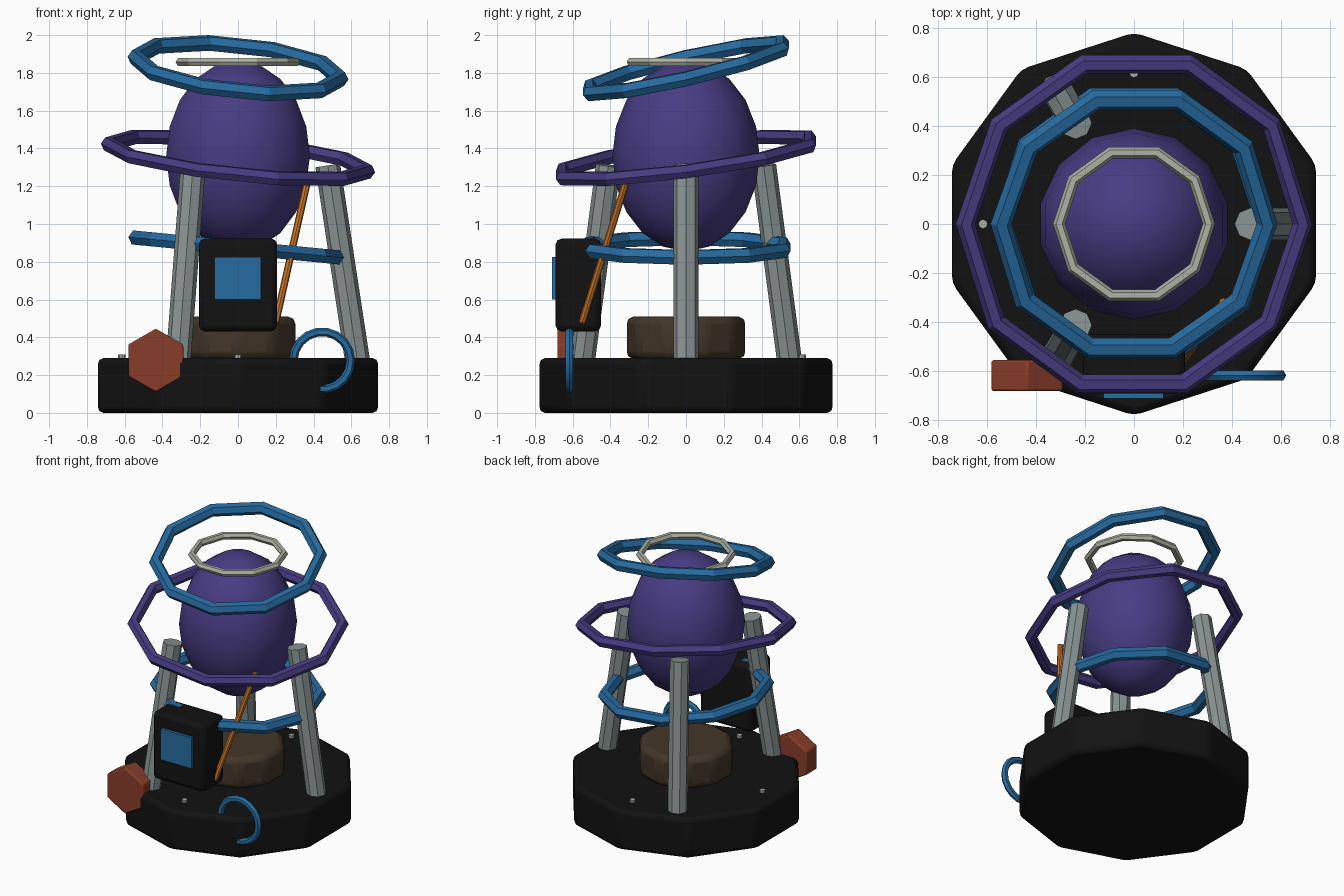
import bpy, math
from mathutils import Vector

if "Cube" in bpy.data.objects:
    bpy.data.objects.remove(bpy.data.objects["Cube"])

def mat(name, r, g, b):
    m = bpy.data.materials.new(name)
    m.diffuse_color = (r, g, b, 1)
    m.use_nodes = True
    m.node_tree.nodes["Principled BSDF"].inputs["Base Color"].default_value = m.diffuse_color
    return m

BLACK = mat("black", .006, .006, .006)
PURPLE = mat("purple", .065, .045, .23)
BLUE = mat("blue", .02, .15, .36)
GREY = mat("steel grey", .25, .29, .29)
PALE = mat("pale grey", .42, .45, .37)
RED = mat("rust red", .25, .047, .023)
BROWN = mat("dark brown", .055, .037, .022)
ORANGE = mat("orange", .58, .17, .018)

def finish(name, m, bevel=0, segments=2):
    o = bpy.context.object
    o.name = name
    o.data.materials.append(m)
    if bevel:
        b = o.modifiers.new("bevel", 'BEVEL')
        b.width, b.segments, b.limit_method = bevel, segments, 'ANGLE'
        b.angle_limit = math.radians(25)
    bpy.ops.object.shade_smooth_by_angle(angle=math.radians(30))
    return o

def cyl(name, m, a, b, r, n, bevel=0):
    """Cylinder from point a to point b."""
    a, b = Vector(a), Vector(b)
    d = b - a
    # tilt straight from the z axis so the side faces keep their heading
    rot = Vector((0, 0, 1)).rotation_difference(d).to_euler()
    bpy.ops.mesh.primitive_cylinder_add(vertices=n, radius=r, depth=d.length,
                                        location=(a + b) / 2, rotation=rot)
    return finish(name, m, bevel)

def ring(name, m, loc, R, r, rot=(0, 0, 0), n=10):
    bpy.ops.mesh.primitive_torus_add(location=loc, rotation=[math.radians(v) for v in rot],
                                     major_segments=n, minor_segments=6,
                                     major_radius=R, minor_radius=r)
    return finish(name, m)

def box(name, m, loc, size, bevel=0):
    bpy.ops.mesh.primitive_cube_add(size=1, location=loc)
    bpy.context.object.scale = size
    bpy.ops.object.transform_apply(location=False, rotation=False, scale=True)
    return finish(name, m, bevel)

# base and centre hub
cyl("base", BLACK, (0, 0, 0), (0, 0, .29), .78, 10, .03)
cyl("hub", BROWN, (0, 0, .285), (0, 0, .51), .32, 10, .04)

# three leaning legs
for i in range(3):
    t = i * math.tau / 3
    c, s = math.cos(t), math.sin(t)
    cyl(f"leg_{i + 1}", GREY, (.635 * c, .635 * s, .26), (.475 * c, .475 * s, 1.31), .066, 8)

# studs on the base
for i in range(4):
    t = i * math.pi / 2
    x, y = .615 * math.cos(t), .615 * math.sin(t)
    cyl(f"stud_{i + 1}", PALE, (x, y, .27), (x, y, .309), .019, 8)

# egg-shaped core
bpy.ops.mesh.primitive_uv_sphere_add(segments=14, ring_count=10, radius=1, location=(0, 0, 1.36))
bpy.context.object.scale = (.39, .39, .505)
bpy.ops.object.transform_apply(location=False, rotation=False, scale=True)
finish("core", PURPLE)
bpy.ops.object.shade_smooth()

# rings around the core
ring("lower_ring", BLUE, (0, 0, .875), .54, .043, (0, 5.5, 0))
ring("middle_ring", PURPLE, (0, 0, 1.35), .69, .04, (7.5, 6, 0))
ring("upper_ring", BLUE, (0, 0, 1.825), .545, .043, (13, 6, 0))
ring("top_ring", PALE, (0, 0, 1.857), .305, .025)

# control box with screen
box("control_box", BLACK, (0, -.57, .677), (.415, .24, .49), .03)
box("screen", BLUE, (-.002, -.695, .712), (.246, .03, .225))

# hexagonal knob, hose loop and lever
cyl("hex_knob", RED, (-.435, -.555, .278), (-.435, -.68, .278), .168, 6, .008)
ring("hose_loop", BLUE, (.445, -.617, .277), .152, .023, (90, 0, 0), 18)
cyl("lever", ORANGE, (.2, -.55, .48), (.365, -.32, 1.215), .019, 8)
